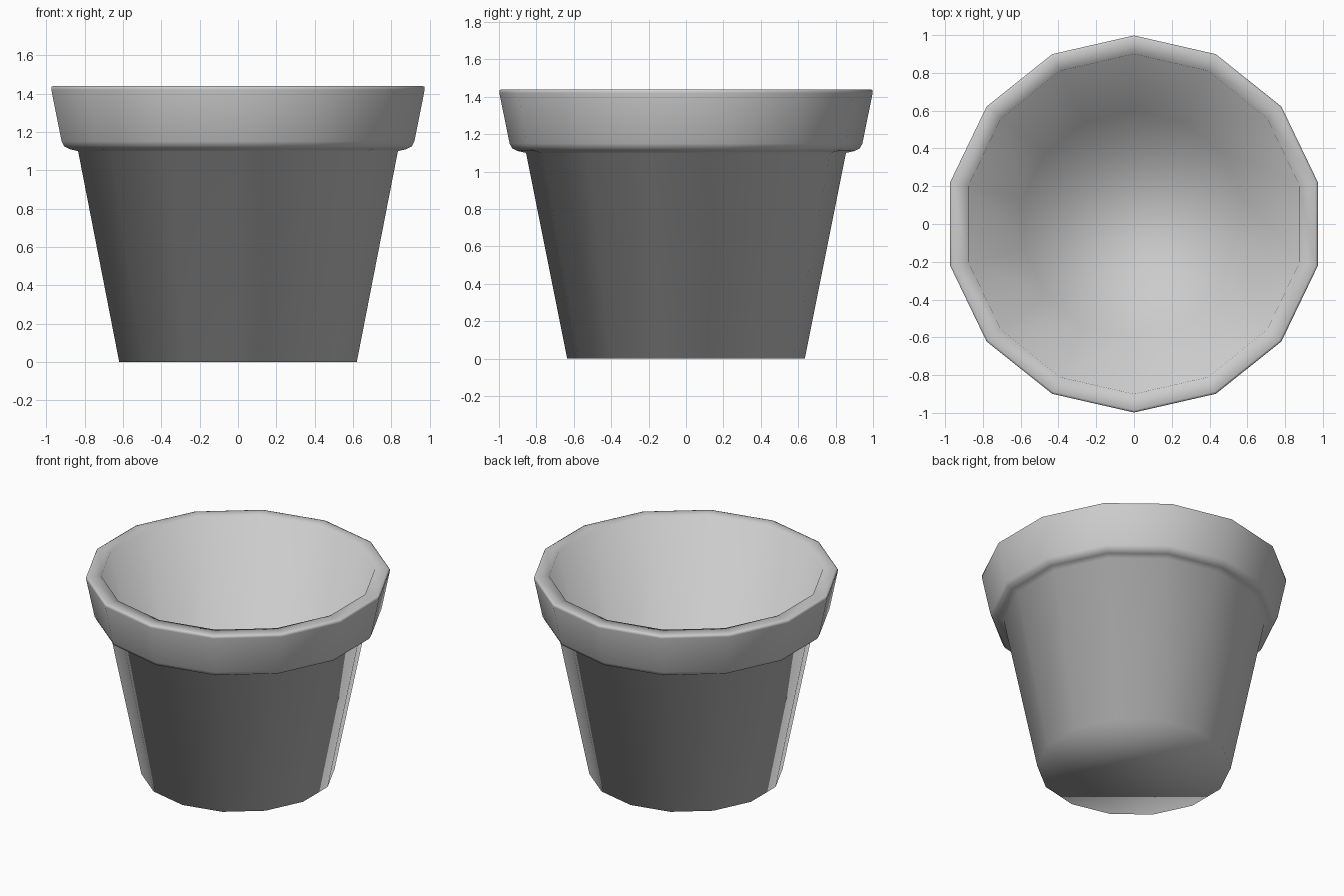
import bpy, bmesh
from math import cos, sin, pi

if "Cube" in bpy.data.objects:
    bpy.data.objects.remove(bpy.data.objects["Cube"])

SIDES = 14

# Half cross-section (radius, z): outer base, lip, then inside down to the floor
PROFILE = [
    (0.635, 0.0), (0.855, 1.10),                               # tapered body
    (0.90, 1.11), (0.93, 1.125), (0.943, 1.15),                # rounded rim underside
    (0.998, 1.42), (0.998, 1.435), (0.985, 1.44),              # rim side and top edge
    (0.90, 1.44),                                              # inner lip
    (0.60, 0.06),                                              # inner wall to floor
]


def lathe(name, profile, sides):
    """Revolve a profile into a closed faceted solid with a vertex on +y."""
    bm = bmesh.new()
    rings = []
    for r, z in profile:
        angles = [pi / 2 + 2 * pi * i / sides for i in range(sides)]
        rings.append([bm.verts.new((r * cos(a), r * sin(a), z)) for a in angles])
    for low, high in zip(rings, rings[1:]):
        for i in range(sides):
            j = (i + 1) % sides
            bm.faces.new((low[i], low[j], high[j], high[i]))
    bm.faces.new(list(reversed(rings[0])))   # underside
    bm.faces.new(rings[-1])                  # inner floor
    bmesh.ops.recalc_face_normals(bm, faces=bm.faces)
    for f in bm.faces:
        f.smooth = True
    mesh = bpy.data.meshes.new(name)
    bm.to_mesh(mesh)
    bm.free()
    obj = bpy.data.objects.new(name, mesh)
    bpy.context.collection.objects.link(obj)
    return obj


# Plant pot
lathe("plant_pot", PROFILE, SIDES)
